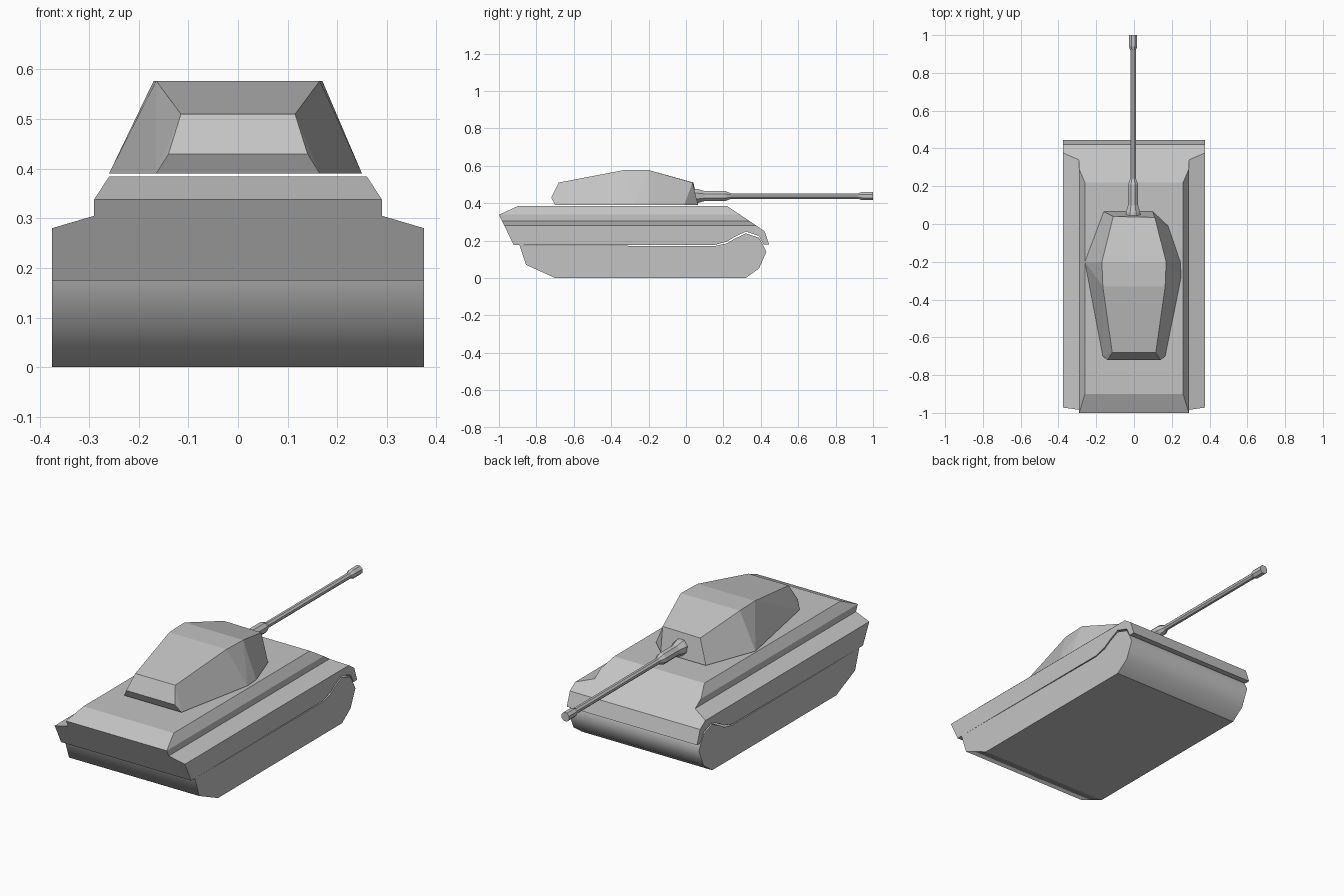
import bpy, bmesh, math
from mathutils import Vector

cube = bpy.data.objects.get("Cube")
if cube:
    bpy.data.objects.remove(cube, do_unlink=True)

grey = bpy.data.materials.new("plain grey")
grey.use_nodes = True
grey.diffuse_color = (0.55, 0.55, 0.55, 1)
grey.node_tree.nodes["Principled BSDF"].inputs["Base Color"].default_value = (0.55, 0.55, 0.55, 1)


def finish(name, bm):
    bmesh.ops.recalc_face_normals(bm, faces=bm.faces)
    mesh = bpy.data.meshes.new(name)
    bm.to_mesh(mesh)
    bm.free()
    mesh.materials.append(grey)
    ob = bpy.data.objects.new(name, mesh)
    bpy.context.collection.objects.link(ob)
    return ob


def loft(name, rings):
    """Skin rings of equal length and cap both ends."""
    bm = bmesh.new()
    loops = [[bm.verts.new(p) for p in ring] for ring in rings]
    n = len(loops[0])
    for a, b in zip(loops, loops[1:]):
        for i in range(n):
            j = (i + 1) % n
            bm.faces.new((a[i], a[j], b[j], b[i]))
    bm.faces.new(loops[0])
    bm.faces.new(loops[-1])
    return finish(name, bm)


def side_profile(x, points):
    return [(x, y, z) for y, z in points]


def rectangle(half_width, y0, y1, z):
    return [(-half_width, y0, z), (half_width, y0, z), (half_width, y1, z), (-half_width, y1, z)]


# Running gear block, the full width of the vehicle
track = [(-0.70, 0), (0.32, 0), (0.39, 0.05), (0.43, 0.14), (0.41, 0.18),
         (0.39, 0.215), (0.32, 0.238), (0.26, 0.21), (0.22, 0.185), (0.15, 0.17),
         (-0.89, 0.175), (-0.855, 0.07)]
tracks = loft("track_block", [side_profile(s * 0.375, track) for s in (-1, 1)])

# Rounded rear and nose of the running gear
for face in tracks.data.polygons:
    n = face.normal
    face.use_smooth = abs(n.x) < 0.5 and n.z > -0.98 and (face.center.y < -0.7 or face.center.z < 0.17)

# Sponsons and front plate, arched over the front wheels
arch = [(-0.92, 0.175), (0.15, 0.176), (0.22, 0.195), (0.26, 0.22), (0.32, 0.248),
        (0.39, 0.225), (0.415, 0.178), (0.445, 0.178), (0.42, 0.25)]
shoulder = arch + [(0.376, 0.28), (-0.972, 0.28)]
deck = arch + [(0.339, 0.305), (-0.984, 0.305)]
loft("sponson_hull", [side_profile(-0.375, shoulder), side_profile(-0.29, deck),
                      side_profile(0.29, deck), side_profile(0.375, shoulder)])

# Raised upper deck
loft("upper_deck", [rectangle(0.29, -0.984, 0.339, 0.305),
                    rectangle(0.29, -1.0, 0.29, 0.338),
                    rectangle(0.26, -0.90, 0.22, 0.384)])

# Faceted turret
bm = bmesh.new()
for s in (-1, 1):
    for x, y, z in [(0.17, -0.20, 0.577), (0.165, -0.33, 0.577), (0.115, -0.68, 0.51),
                    (0.14, -0.72, 0.43), (0.165, -0.70, 0.39)]:
        bm.verts.new((s * x, y, z))
for p in [(-0.26, -0.20, 0.39), (0.25, -0.28, 0.39), (0.245, -0.20, 0.39),
          (-0.11, 0.04, 0.51), (0.11, 0.035, 0.51),
          (-0.16, 0.065, 0.39), (0.10, 0.065, 0.39), (0.18, -0.01, 0.39)]:
    bm.verts.new(p)
bmesh.ops.convex_hull(bm, input=bm.verts)
bmesh.ops.dissolve_limit(bm, angle_limit=math.radians(3), verts=bm.verts, edges=bm.edges)
finish("turret", bm)

# Gun, turned from a radius profile: collar, sleeve, barrel, muzzle
gun = [(0.03, 0.043), (0.06, 0.041), (0.10, 0.029), (0.21, 0.029), (0.24, 0.016),
       (0.92, 0.016), (0.94, 0.024), (1.0, 0.024)]
axis = Vector((-0.005, 0, 0.438))
SIDES = 8
rings = []
for y, r in gun:
    angles = [2 * math.pi * (i + 0.5) / SIDES for i in range(SIDES)]
    rings.append([axis + Vector((r * math.cos(a), y, r * math.sin(a))) for a in angles])
loft("gun_barrel", rings)
